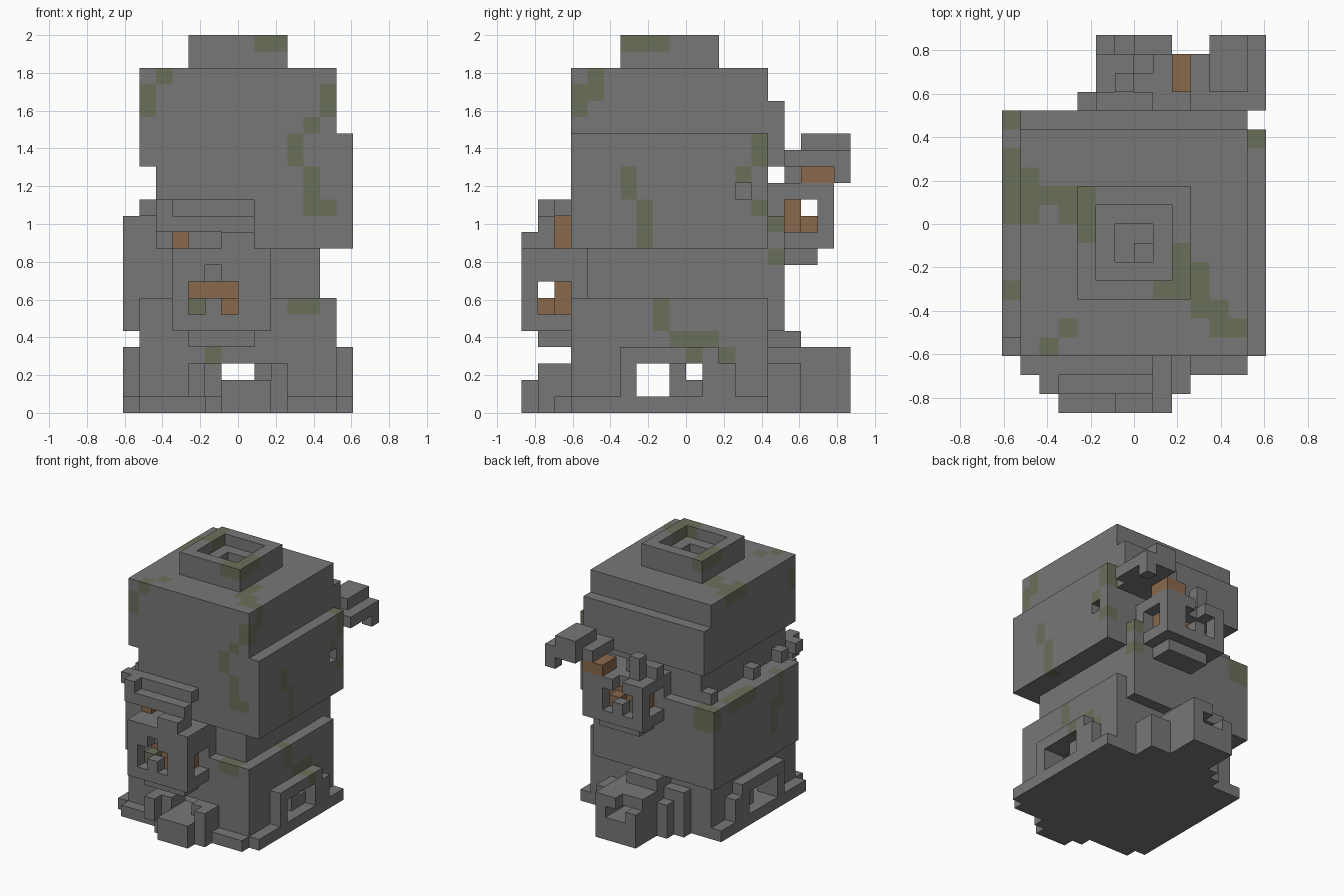
import bpy
import bmesh
from mathutils import Vector

if "Cube" in bpy.data.objects:
    bpy.data.objects.remove(bpy.data.objects["Cube"], do_unlink=True)

UNIT = 2 / 23  # edge of one building block
PALETTE = {
    "stone": (0.185, 0.185, 0.185),
    "moss": (0.144, 0.162, 0.102),
    "wood": (0.254, 0.138, 0.072),
}
NAMES = list(PALETTE)
cells = {}  # block position -> [part name, colour name]


def blocks(x, y, z):
    return [(i, j, k) for i in range(*x) for j in range(*y) for k in range(*z)]


def fill(part, x, y, z, colour="stone"):
    for cell in blocks(x, y, z):
        cells[cell] = [part, colour]


def carve(x, y, z):
    for cell in blocks(x, y, z):
        cells.pop(cell, None)


def grow_moss(x=(-7, 7), y=(-7, 6), z=(0, 23)):
    for cell in blocks(x, y, z):
        if cell in cells:
            cells[cell][1] = "moss"


def house(part, left, front, floor, height, side):
    """Hollow hut with windows; side is the y direction its front faces."""
    def span(a, b):
        return (front - side * b, front - side * a) if side > 0 else (front + a, front + b)

    def across(a, b):
        return (left + a, left + b)

    def up(a, b):
        return (floor + a, floor + b)

    fill(part, across(0, 6), span(0, 4), up(0, height))
    fill(part, across(1, 5), span(1, 4), up(1, 3), "wood")
    carve(across(1, 5), span(0, 2), up(1, 3))
    carve(across(0, 1), span(1, 3), up(1, 3))
    carve(across(5, 6), span(1, 3), up(1, 3))
    carve(across(2, 3), span(0, 1), up(3, 4))
    fill(part, across(2, 3), span(0, 1), up(1, 2))
    fill(part, across(4, 5), span(0, 1), up(1, 3))
    fill(part, across(3, 4), span(1, 2), up(1, 2), "wood")
    fill(part, across(1, 2), span(1, 2), up(1, 2), "moss")
    fill(part + "_bracket", across(1, 5), span(1, 3), up(-1, 0))


# stacked tower volumes
fill("base_block", x=(-6, 6), y=(-7, 5), z=(0, 7))
fill("lower_block", x=(-7, 5), y=(-6, 6), z=(5, 12))
fill("middle_block", x=(-5, 7), y=(-7, 5), z=(10, 17))
fill("upper_block", x=(-6, 6), y=(-7, 5), z=(15, 21))
fill("upper_back_block", x=(-6, 6), y=(4, 6), z=(15, 19))
fill("base_sill", x=(-7, 7), y=(-7, 5), z=(0, 1))
fill("base_sill", x=(-6, 6), y=(-8, -7), z=(0, 1))

# chimney rim with stepped well
fill("chimney", x=(-3, 3), y=(-4, 2), z=(21, 23))
carve(x=(-2, 2), y=(-3, 1), z=(22, 23))
carve(x=(-1, 1), y=(-2, 0), z=(20, 23))
fill("chimney", x=(0, 1), y=(-2, -1), z=(20, 21))

# niche in the middle block and stones along the ledge
carve(x=(5, 7), y=(3, 4), z=(13, 14))
for y in (-6, -2, 4):
    fill("ledge_stone", x=(-6, -5), y=(y, y + 1), z=(12, 13))

# hollow ground room with framed side windows
carve(x=(-5, 5), y=(-6, 4), z=(1, 4))
for wall, frame in ((5, 6), (-6, -7)):
    fill("window_frame", x=(frame, frame + 1), y=(-4, 2), z=(1, 4))
    fill("window_frame", x=(frame, frame + 1), y=(2, 3), z=(1, 3))
    carve(x=(min(wall, frame), max(wall, frame) + 1), y=(-3, 1), z=(1, 3))
    fill("window_bars", x=(wall, wall + 1), y=(-1, 0), z=(1, 3))
    fill("window_bars", x=(wall, wall + 1), y=(0, 1), z=(1, 2))

# front porch
fill("front_porch", x=(-3, 3), y=(-8, -7), z=(0, 3))
fill("front_porch", x=(-1, 2), y=(-10, -8), z=(0, 2))
fill("front_porch", x=(2, 3), y=(-9, -8), z=(0, 3))
fill("front_porch", x=(-3, -2), y=(-9, -8), z=(1, 3))
fill("front_porch", x=(-2, -1), y=(-9, -8), z=(0, 1))

# back porch
fill("back_porch", x=(-2, 2), y=(5, 10), z=(0, 4))
carve(x=(-2, 0), y=(9, 10), z=(3, 4))
fill("back_porch_wing", x=(-4, -2), y=(5, 6), z=(0, 4))
fill("back_porch_wing", x=(-3, -2), y=(6, 7), z=(0, 3))
fill("back_porch_wing", x=(2, 4), y=(5, 7), z=(0, 3))
fill("back_porch_roof", x=(-2, 1), y=(5, 7), z=(4, 5))

# passage from the front porch to the back porch
carve(x=(-1, 1), y=(-10, 10), z=(2, 3))

# front hut with its roof pieces
house("front_house", left=-4, front=-10, floor=5, height=5, side=-1)
fill("front_house_post", x=(-4, -3), y=(-8, -7), z=(10, 12), colour="wood")
fill("front_house_beam", x=(-6, 1), y=(-8, -7), z=(12, 13))
fill("front_house_beam", x=(-5, -4), y=(-9, -8), z=(11, 13))
fill("front_house_beam", x=(-4, -2), y=(-9, -8), z=(11, 12))
fill("front_house_chimney", x=(-1, 1), y=(-10, -8), z=(10, 11))
fill("front_house_chimney", x=(-2, 1), y=(-9, -8), z=(11, 12))

# back hut with its roof pieces
house("back_house", left=-2, front=9, floor=10, height=4, side=1)
fill("back_house_post", x=(2, 4), y=(7, 9), z=(14, 15), colour="wood")
fill("back_house_chimney", x=(-1, 0), y=(7, 8), z=(14, 16))
fill("back_house_chimney", x=(-2, 1), y=(6, 7), z=(14, 15))
fill("back_house_awning", x=(3, 7), y=(6, 10), z=(15, 16))
fill("back_house_awning", x=(6, 7), y=(9, 10), z=(14, 15))
fill("back_house_awning", x=(4, 6), y=(7, 10), z=(16, 17))
carve(x=(3, 4), y=(9, 10), z=(15, 16))

# moss on the front wall
grow_moss(x=(-6, -5), y=(-7, -6), z=(18, 20))
grow_moss(x=(-5, -4), y=(-7, -6), z=(20, 21))
grow_moss(x=(5, 6), y=(-7, -6), z=(18, 20))
grow_moss(x=(4, 5), y=(-7, -6), z=(17, 18))
grow_moss(x=(3, 4), y=(-7, -6), z=(15, 17))
grow_moss(x=(4, 5), y=(-7, -6), z=(12, 15))
grow_moss(x=(5, 6), y=(-7, -6), z=(12, 13))
grow_moss(x=(3, 5), y=(-7, -6), z=(6, 7))
grow_moss(x=(-2, -1), y=(-7, -6), z=(3, 4))

# moss on the left wall
grow_moss(x=(5, 6), y=(-6, -5), z=(19, 21))
grow_moss(x=(6, 7), y=(-4, -3), z=(13, 15))
grow_moss(x=(6, 7), y=(-3, -2), z=(10, 13))
grow_moss(x=(6, 7), y=(4, 5), z=(15, 17))
grow_moss(x=(6, 7), y=(3, 4), z=(14, 15))
grow_moss(x=(6, 7), y=(4, 5), z=(12, 13))
grow_moss(x=(5, 6), y=(-2, -1), z=(5, 7))
grow_moss(x=(5, 6), y=(-1, 2), z=(4, 5))
grow_moss(x=(5, 7), y=(0, 1), z=(3, 4))
grow_moss(x=(5, 6), y=(2, 3), z=(3, 4))

# moss on the back and right walls
grow_moss(x=(4, 5), y=(5, 6), z=(9, 10))
grow_moss(x=(4, 5), y=(5, 6), z=(11, 12))
grow_moss(x=(-7, -5), y=(5, 6), z=(10, 12))
grow_moss(x=(-7, -6), y=(0, 4), z=(11, 12))
grow_moss(x=(-7, -6), y=(-3, -2), z=(7, 10))
grow_moss(x=(-7, -6), y=(-4, -3), z=(9, 12))

# moss on the roof
grow_moss(x=(-6, -5), y=(0, 3), z=(20, 21))
grow_moss(x=(-5, -3), y=(1, 2), z=(20, 21))
grow_moss(x=(-4, -3), y=(0, 1), z=(20, 21))
grow_moss(x=(-3, -2), y=(-1, 2), z=(22, 23))
grow_moss(x=(1, 3), y=(-4, -2), z=(22, 23))
grow_moss(x=(2, 3), y=(-2, -1), z=(22, 23))
grow_moss(x=(3, 4), y=(-5, -2), z=(20, 21))
grow_moss(x=(4, 5), y=(-6, -4), z=(20, 21))
grow_moss(x=(5, 6), y=(-6, -5), z=(20, 21))
grow_moss(x=(-4, -3), y=(-6, -5), z=(20, 21))
grow_moss(x=(-5, -4), y=(-7, -6), z=(20, 21))

# flat colours
materials = []
for name, rgb in PALETTE.items():
    mat = bpy.data.materials.new(name)
    mat.use_nodes = True
    mat.diffuse_color = (*rgb, 1)
    shader = mat.node_tree.nodes["Principled BSDF"]
    shader.inputs["Base Color"].default_value = (*rgb, 1)
    shader.inputs["Roughness"].default_value = 0.9
    materials.append(mat)


def add_block_faces(bm, cell, colour):
    """Add only the sides of a block that touch open air."""
    centre = Vector(cell) + Vector((0.5, 0.5, 0.5))
    for axis in range(3):
        for sign in (-1, 1):
            normal, u, v = Vector(), Vector(), Vector()
            normal[axis], u[axis - 2], v[axis - 1] = sign / 2, sign / 2, 1 / 2
            near = list(cell)
            near[axis] += sign
            if tuple(near) in cells:
                continue
            mid = centre + normal
            corners = (mid - u - v, mid + u - v, mid + u + v, mid - u + v)
            face = bm.faces.new([bm.verts.new(c * UNIT) for c in corners])
            face.material_index = NAMES.index(colour)


# one object per part
for part in sorted({entry[0] for entry in cells.values()}):
    bm = bmesh.new()
    for cell, (owner, colour) in cells.items():
        if owner == part:
            add_block_faces(bm, cell, colour)
    bmesh.ops.remove_doubles(bm, verts=bm.verts, dist=UNIT / 100)
    mesh = bpy.data.meshes.new(part)
    bm.to_mesh(mesh)
    bm.free()
    for mat in materials:
        mesh.materials.append(mat)
    bpy.context.collection.objects.link(bpy.data.objects.new(part, mesh))
